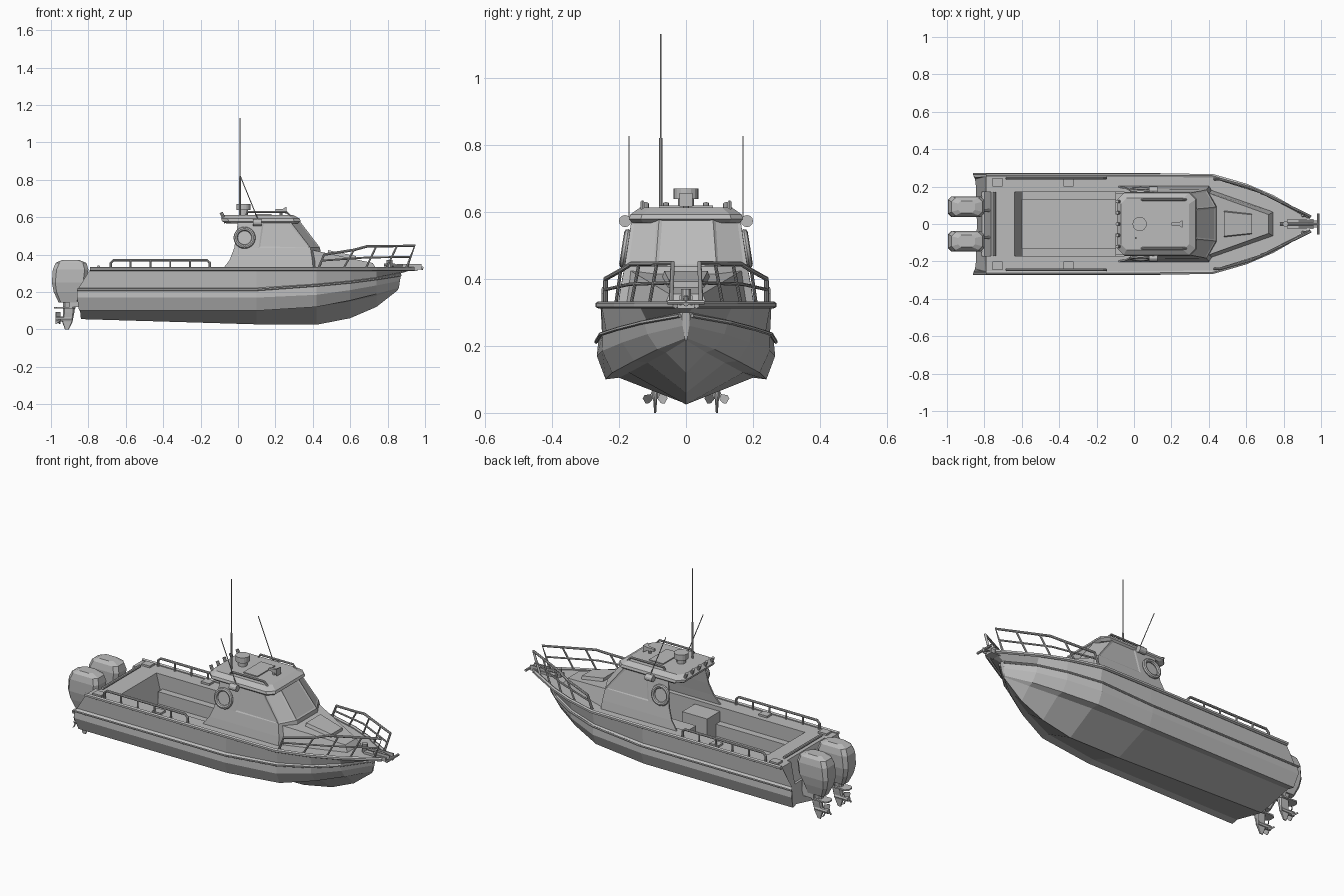
import bpy, bmesh, math
from mathutils import Vector

old = bpy.data.objects.get("Cube")
if old:
    bpy.data.objects.remove(old, do_unlink=True)

grey = bpy.data.materials.new("plain_grey")
grey.use_nodes = True
grey.diffuse_color = (0.5, 0.5, 0.5, 1)
grey.node_tree.nodes["Principled BSDF"].inputs["Base Color"].default_value = (0.5, 0.5, 0.5, 1)


def finish(name, bm):
    bmesh.ops.recalc_face_normals(bm, faces=bm.faces)
    mesh = bpy.data.meshes.new(name)
    bm.to_mesh(mesh)
    bm.free()
    mesh.materials.append(grey)
    ob = bpy.data.objects.new(name, mesh)
    bpy.context.collection.objects.link(ob)
    return ob


def loft(name, rings, closed=True):
    """Skin a list of equal point rings, capping the ends when closed."""
    bm = bmesh.new()
    rows = [[bm.verts.new(p) for p in ring] for ring in rings]
    n = len(rows[0])
    for a, b in zip(rows, rows[1:]):
        for i in range(n if closed else n - 1):
            j = (i + 1) % n
            bm.faces.new((a[i], a[j], b[j], b[i]))
    if closed:
        caps = [bm.faces.new(rows[0]), bm.faces.new(rows[-1])]
        bmesh.ops.triangulate(bm, faces=caps)
    return finish(name, bm)


def rect(x0, x1, w, z, c=0.0, y=0.0):
    """Horizontal ring, a rectangle with corners cut by c."""
    if not c:
        return [(x0, y - w, z), (x1, y - w, z), (x1, y + w, z), (x0, y + w, z)]
    return [(x0 + c, y - w, z), (x1 - c, y - w, z), (x1, y - w + c, z), (x1, y + w - c, z),
            (x1 - c, y + w, z), (x0 + c, y + w, z), (x0, y + w - c, z), (x0, y - w + c, z)]


def box(name, x0, x1, y0, y1, z0, z1):
    y, w = (y0 + y1) / 2, abs(y1 - y0) / 2
    return loft(name, [rect(x0, x1, w, z0, 0, y), rect(x0, x1, w, z1, 0, y)])


def tube(name, pts, r, sides=8):
    """Round bar along a path, mitred at the bends."""
    pts = [Vector(p) for p in pts]
    rings = []
    for i, p in enumerate(pts):
        d = (pts[min(i + 1, len(pts) - 1)] - pts[max(i - 1, 0)]).normalized()
        ref = Vector((0, 1, 0)) if abs(d.y) < 0.8 else Vector((0, 0, 1))
        u = d.cross(ref).normalized()
        v = d.cross(u)
        rings.append([p + r * (math.cos(t) * u + math.sin(t) * v)
                      for t in (2 * math.pi * k / sides for k in range(sides))])
    return loft(name, rings)


def cut(target, cutter):
    mod = target.modifiers.new("cut", 'BOOLEAN')
    mod.object = cutter
    mod.solver = 'EXACT'
    bpy.context.view_layer.objects.active = target
    bpy.ops.object.modifier_apply(modifier=mod.name)
    bpy.data.objects.remove(cutter, do_unlink=True)


# Hull: lines from keel to deck, (stern x, bow x, half widths, heights)
stations = [0.1, 0.42, 0.6, 0.74]
lines = [
    (-.84, .855, [0] * 6, [.055, .027, .025, .06, .12, .21]),
    (-.845, .857, [.2, .2, .17, .115, .06, .002], [.105, .105, .12, .15, .18, .216]),
    (-.85, .86, [.24, .24, .22, .155, .085, .004], [.1, .1, .12, .155, .19, .222]),
    (-.86, .865, [.266, .266, .25, .19, .115, .01], [.17, .17, .185, .21, .235, .26]),
    (-.86, .87, [.262, .262, .248, .195, .125, .012], [.212, .212, .235, .252, .27, .29]),
    (-.852, .872, [.25, .25, .238, .188, .118, .01], [.222, .222, .243, .26, .278, .3]),
    (-.79, .94, [.255, .255, .252, .2, .14, .025], [.322] * 6),
]
rings = []
for s in range(6):
    half = [((st, *stations, bow)[s], ys[s], zs[s]) for st, bow, ys, zs in lines]
    rings.append(half[::-1] + [(x, -y, z) for x, y, z in half[1:]])
hull = loft("hull", rings)
cut(hull, loft("cockpit_cutter", [rect(-.6, .36, .17, .17), rect(-.66, .36, .17, .4)]))
cut(hull, loft("motor_well_cutter", [rect(-1, -.8, .17, .2), rect(-1, -.74, .17, .4)]))

# Rubbing strakes at the deck edge and along the knuckle
for s in (1, -1):
    for name, line, r in (("deck_rub_rail", lines[6], .011), ("knuckle_strake", lines[4], .006)):
        xs = (line[0], *stations, line[1])
        tube(name, [(x, s * (y + .006), z) for x, y, z in zip(xs, line[2], line[3])], r, 6)

# Cockpit fittings
tube("transom_bar", [(-.745, -.17, .335), (-.745, .17, .335)], .008)
for s in (1, -1):
    box("cockpit_side_locker", -.6, -.1, s * .13, s * .17, .17, .24)
    box("seat", -.1, .06, s * .05, s * .165, .17, .3)
    for x in (-.73, -.35):
        box("deck_plate", x - .027, x + .027, s * .2, s * .245, .32, .333)
    # Side grab rail with posts
    y = s * .245
    tube("side_rail", [(-.68, y, .322), (-.68, y, .355), (-.665, y, .37), (-.165, y, .37),
                       (-.15, y, .355), (-.15, y, .322)], .007)
    for i in range(1, 5):
        x = -.68 + i * .106
        tube("side_rail_post", [(x, y, .32), (x, y, .37)], .005)

# Cabin shell, open at the back, with recessed window panes
levels = [(.318, .2, -.085, .09, .4, .45), (.37, .192, -.045, .1, .395, .445),
          (.435, .18, -.02, .11, .385, .435), (.58, .158, .0, .13, .275, .325)]
rings = []
for z, w, rear, mid, corner, front in levels:
    half = [(rear, w, z), (mid, w, z), (corner, w, z), (front, w * .5, z)]
    rings.append(half + [(x, -y, z) for x, y, z in half[::-1]])
cabin = loft("cabin", rings, closed=False)
bm = bmesh.new()
bm.from_mesh(cabin.data)
panes = [f for f in bm.faces
         if f.calc_center_median().z > .45 and f.calc_center_median().x > .12]
bmesh.ops.inset_individual(bm, faces=panes, thickness=.011, depth=-.003)
bm.to_mesh(cabin.data)
bm.free()
mod = cabin.modifiers.new("thickness", 'SOLIDIFY')
mod.thickness = .008
mod.offset = 0
box("helm_console", .24, .36, -.16, .16, .17, .42)

# Roof with chamfered edges
loft("roof", [rect(-.06, .32, .158, .566, .03), rect(-.085, .335, .17, .578, .035),
              rect(-.09, .33, .166, .592, .035), rect(-.07, .295, .138, .612, .03)])
box("roof_hatch", .09, .18, -.08, .08, .61, .618)
for s in (1, -1):
    tube("roof_rail", [(.04, s * .13, .605), (.05, s * .13, .628),
                       (.26, s * .13, .628), (.28, s * .13, .605)], .006)
    tube("side_lamp", [(.08, s * .182, .572), (.125, s * .182, .572)], .018, 12)
    tube("lamp_bracket", [(.1, s * .15, .58), (.1, s * .18, .575)], .008)
    tube("whip_antenna", [(.11, s * .17, .58), (.01, s * .17, .825)], .0025, 6)
for i in range(5):
    y = (i - 2) * .06
    tube("rod_holder", [(-.065, y, .57), (-.09, y, .625)], .009)

# Roof equipment
tube("radar_post", [(.03, 0, .61), (.03, 0, .64)], .024, 12)
tube("radar_dome", [(.03, 0, .638), (.03, 0, .67)], .038, 16)
tube("horn_post", [(.23, 0, .6), (.23, 0, .635)], .009)
loft("horn", [[(x, y * k, .636 + z * k) for y, z in ((-1, -1), (1, -1), (1, 1), (-1, 1))]
              for x, k in ((.2, .007), (.24, .009), (.26, .02))])
tube("mast_base", [(.01, -.075, .6), (.01, -.075, .82)], .005)
tube("mast_tip", [(.01, -.075, .82), (.01, -.075, 1.13)], .0025, 6)

# Life rings on the cabin sides
for s in (1, -1):
    bpy.ops.mesh.primitive_torus_add(major_segments=24, minor_segments=8, major_radius=.048,
                                     minor_radius=.011, location=(.035, s * .181, .49),
                                     rotation=(math.pi / 2 + s * .155, 0, 0))
    ring = bpy.context.object
    ring.name = "life_ring"
    ring.data.materials.append(grey)
    bpy.ops.object.shade_smooth_by_angle()

# Fore cabin trunk and hatch
loft("fore_trunk", [[(.36, -.2, .318), (.745, -.065, .318), (.745, .065, .318), (.36, .2, .318)],
                    [(.38, -.172, .428), (.72, -.05, .355), (.72, .05, .355), (.38, .172, .428)]])
hatch = [(.48, .072, .412), (.63, .055, .38)]
plan = [(x, y, z) for x, y, z in hatch] + [(x, -y, z) for x, y, z in hatch[::-1]]
loft("fore_hatch", [[(x, y, z - .01) for x, y, z in plan],
                    [(x, y * .9, z + .012) for x, y, z in plan]])

# Bow rails
for s in (1, -1):
    top = [(.43, .24, .325), (.46, .24, .4), (.62, .195, .425), (.69, .165, .444),
           (.945, .04, .447), (.9, .045, .325)]
    middle = [(.45, .24, .368), (.68, .168, .384), (.922, .043, .388)]
    tube("bow_top_rail", [(x, s * y, z) for x, y, z in top], .007)
    tube("bow_middle_rail", [(x, s * y, z) for x, y, z in middle], .005)
    for x0, y0, x1, y1, z1 in ((.56, .21, .62, .195, .425), (.68, .165, .74, .14, .445),
                               (.79, .11, .85, .087, .446)):
        tube("bow_rail_post", [(x0, s * y0, .32), (x1, s * y1, z1)], .005)

# Bow roller and anchor
box("bow_plate", .82, .96, -.026, .026, .312, .335)
for s in (1, -1):
    box("roller_cheek", .88, .98, s * .014, s * .02, .32, .35)
tube("anchor_shank", [(.78, 0, .345), (.93, 0, .34), (.99, 0, .325)], .008)
tube("anchor_stock", [(.985, -.055, .33), (.985, .055, .33)], .007)
tube("windlass", [(.81, 0, .32), (.81, 0, .37)], .016, 10)

# Twin outboard motors
for s in (1, -1):
    y = s * .092
    loft("engine_cowl", [rect(a, b, w, z, c, y) for a, b, w, z, c in (
        (-.96, -.85, .03, .145, .012), (-.985, -.835, .045, .2, .015),
        (-.995, -.81, .054, .25, .018), (-.99, -.8, .055, .32, .02),
        (-.975, -.81, .047, .355, .02), (-.94, -.85, .032, .372, .015))])
    loft("engine_leg", [rect(-.925, -.905, .003, .0, .002, y), rect(-.94, -.885, .006, .04, .004, y),
                        rect(-.935, -.875, .014, .09, .008, y), rect(-.935, -.865, .022, .16, .01, y)])
    loft("cavitation_plate", [rect(-.985, -.87, .03, z, .015, y) for z in (.112, .12)])
    tube("gearcase", [(-.975, y, .055), (-.94, y, .055), (-.89, y, .055)], .014)
    box("engine_bracket", -.9, -.825, y - .03, y + .03, .12, .235)
    tube("steering_hose", [(-.85, y, .24), (-.8, y - s * .02, .28), (-.745, y - s * .02, .3)], .007)
    for k in range(3):
        a = math.tau * k / 3 + math.pi / 2
        c, d = math.cos(a), math.sin(a)
        loft("propeller_blade", [[(x, y + r * c + t * d, .055 + r * d - t * c) for x, t in
                                  ((-.975, -w), (-.972, -w), (-.95, w), (-.953, w))]
                                 for r, w in ((.01, .007), (.028, .014), (.038, .009))])
